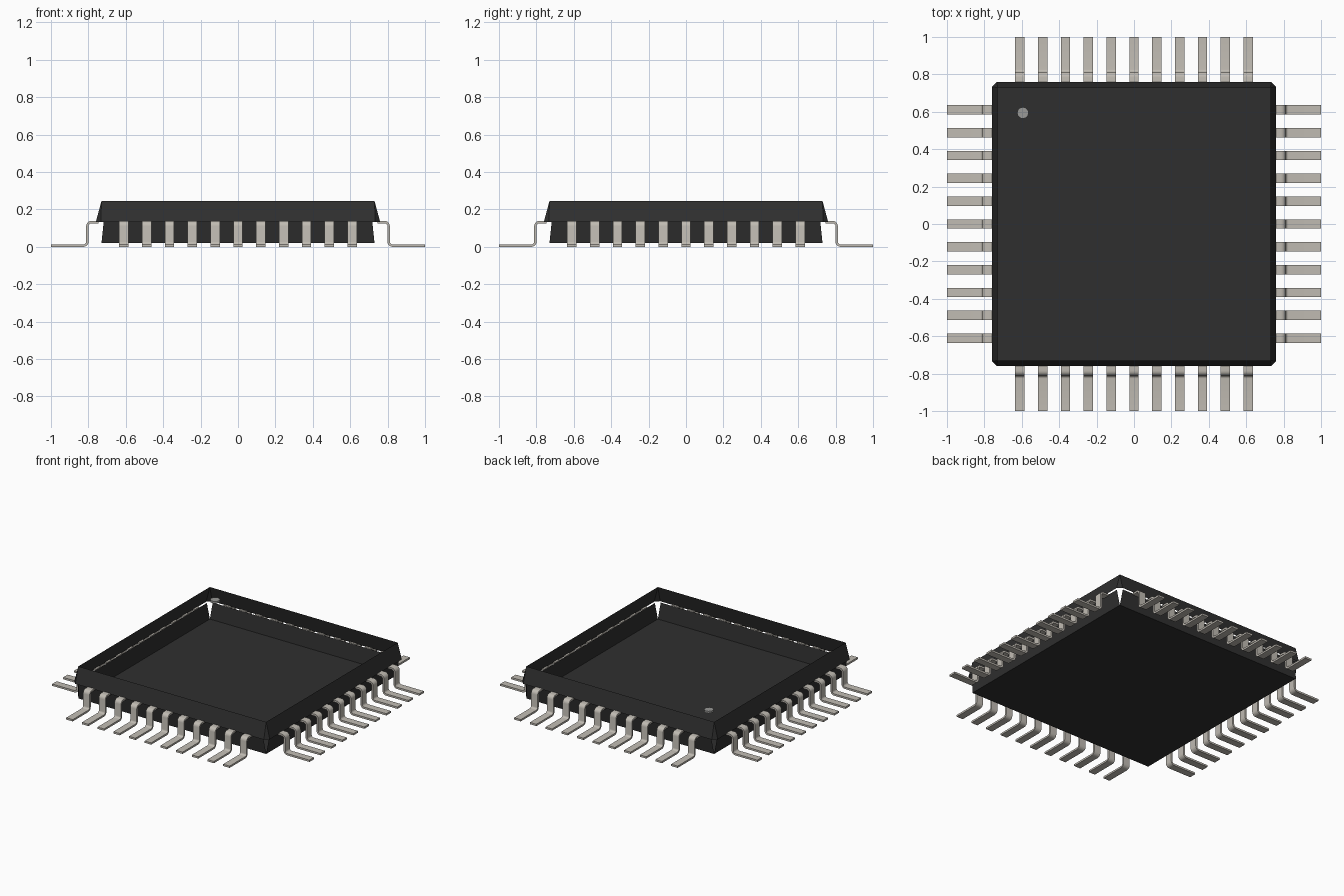
import bpy
import bmesh
import math
from mathutils import Vector, Matrix

cube = bpy.data.objects.get("Cube")
if cube:
    bpy.data.objects.remove(cube, do_unlink=True)


def material(name, rgb):
    m = bpy.data.materials.new(name)
    m.use_nodes = True
    m.diffuse_color = (*rgb, 1)
    m.node_tree.nodes["Principled BSDF"].inputs["Base Color"].default_value = (*rgb, 1)
    return m


black = material("black plastic", (0.028, 0.028, 0.028))
metal = material("tinned metal", (0.53, 0.50, 0.45))
grey = material("grey mark", (0.32, 0.32, 0.31))


def finish(name, bm, mat):
    mesh = bpy.data.meshes.new(name)
    bm.to_mesh(mesh)
    bm.free()
    mesh.materials.append(mat)
    ob = bpy.data.objects.new(name, mesh)
    bpy.context.collection.objects.link(ob)
    return ob


def shell(name, half, z, rim, rim_z, cut, corners, floor):
    """Four sloping walls from a sharp square to a rim with cut corners."""
    bm = bmesh.new()
    square, ends = [], []
    for i in range(4):
        turn = Matrix.Rotation(i * math.pi / 2, 3, 'Z')
        square.append(bm.verts.new(turn @ Vector((half, -half, z))))
        ends.append([bm.verts.new(turn @ Vector((rim, s * (rim - cut), rim_z)))
                     for s in (-1, 1)])
    for i in range(4):
        j = (i + 1) % 4
        wall = [ends[i][0], ends[i][1], square[j], square[i]]
        corner = [ends[i][1], ends[j][0], square[j]]
        for face in [wall] + ([corner] if corners else []):
            bm.faces.new(face if z > rim_z else face[::-1])
    if floor:
        bm.faces.new(square[::-1])
    return finish(name, bm, black)


# Hollow package: open upper frame and lower tray with open corner notches
shell("upper_frame", 0.73, 0.245, 0.76, 0.133, 0.027, True, False)
shell("lower_tray", 0.73, 0.02, 0.745, 0.133, 0.027, False, True)

# Orientation mark near one corner
bm = bmesh.new()
bmesh.ops.create_cone(bm, cap_ends=True, segments=12, radius1=0.031, radius2=0.031,
                      depth=0.014,
                      matrix=Matrix.Translation((-0.594, 0.594, 0.239)))
finish("corner_mark", bm, grey)


def bend(cx, cz, radius, start, stop, steps=5):
    return [(cx + radius * math.cos(math.radians(a)), cz + radius * math.sin(math.radians(a)))
            for a in [start + (stop - start) * k / steps for k in range(steps + 1)]]


# Gull-wing pin section: one side of the strip, then back along the other
THICK, INNER = 0.013, 0.014
OUTER = INNER + THICK
FOOT, TOP, LEG = 0.0, 0.138, 0.812
upper_x, upper_z = LEG - OUTER, TOP - OUTER
lower_x, lower_z = LEG + INNER, FOOT + OUTER
outside = ([(0.745, TOP)] + bend(upper_x, upper_z, OUTER, 90, 0)
           + bend(lower_x, lower_z, INNER, 180, 270) + [(1.0, THICK)])
inside = ([(0.745, TOP - THICK)] + bend(upper_x, upper_z, INNER, 90, 0)
          + bend(lower_x, lower_z, OUTER, 180, 270) + [(1.0, FOOT)])
PITCH, WIDTH, COUNT = 0.122, 0.05, 11


def pin_row(name, angle):
    bm = bmesh.new()
    for n in range(COUNT):
        y = (n - (COUNT - 1) / 2) * PITCH
        rings = []
        for (ox, oz), (ix, iz) in zip(outside, inside):
            rings.append([bm.verts.new(p) for p in (
                (ox, y - WIDTH / 2, oz), (ox, y + WIDTH / 2, oz),
                (ix, y + WIDTH / 2, iz), (ix, y - WIDTH / 2, iz))])
        for a, b in zip(rings, rings[1:]):
            for k in range(4):
                m = (k + 1) % 4
                bm.faces.new((a[k], b[k], b[m], a[m]))
        bm.faces.new(rings[0])
        bm.faces.new(rings[-1][::-1])
    bmesh.ops.recalc_face_normals(bm, faces=bm.faces)
    bm.transform(Matrix.Rotation(angle, 4, 'Z'))
    return finish(name, bm, metal)


# One row of pins on each side
rows = [pin_row(side + "_pins", i * math.pi / 2)
        for i, side in enumerate(("left", "back", "right", "front"))]
bpy.ops.object.select_all(action='DESELECT')
for row in rows:
    row.select_set(True)
bpy.context.view_layer.objects.active = rows[0]
bpy.ops.object.shade_smooth_by_angle(angle=math.radians(30))
